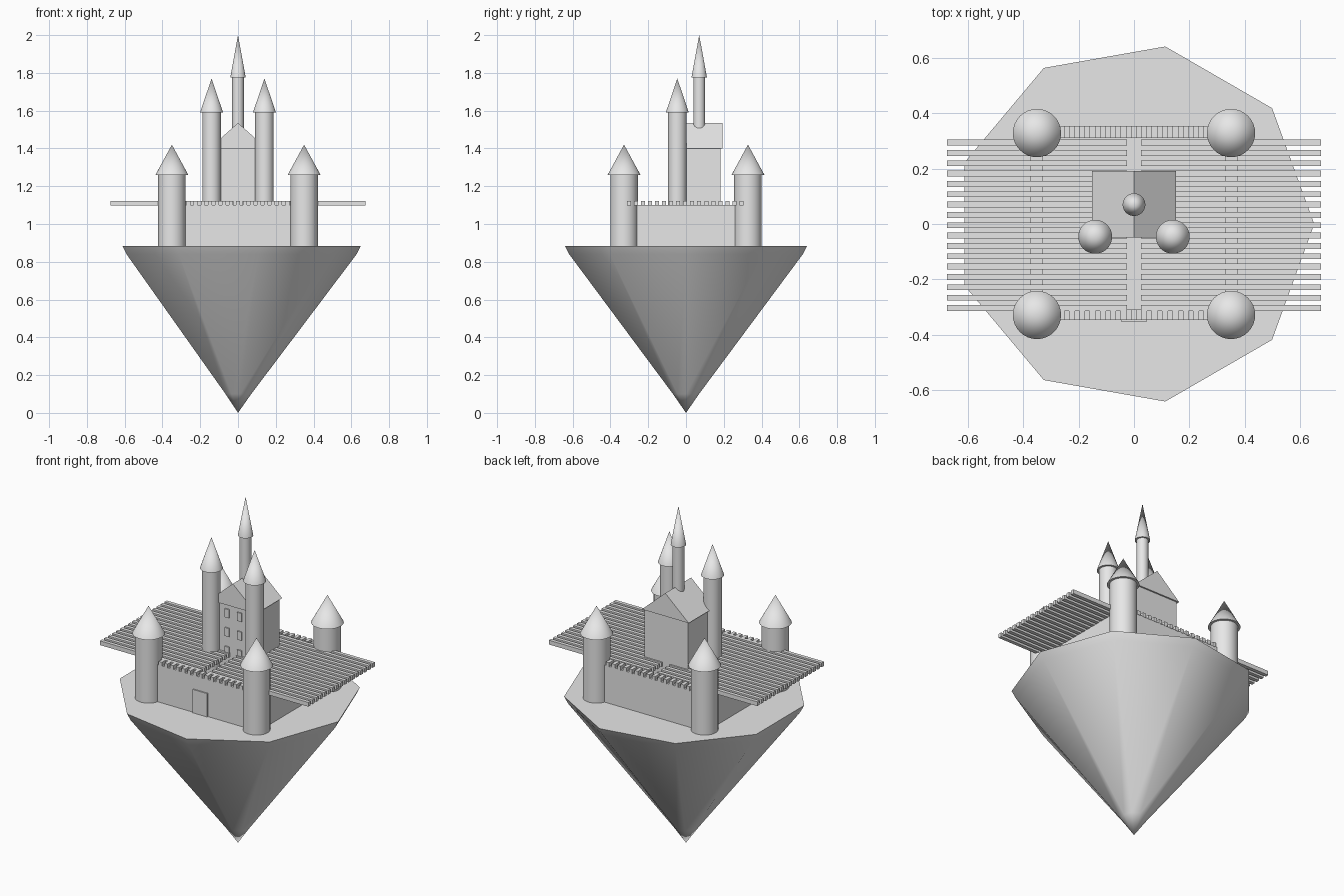
import bpy, bmesh, math

if "Cube" in bpy.data.objects:
    bpy.data.objects.remove(bpy.data.objects["Cube"])

stone = bpy.data.materials.new("light grey stone")
stone.diffuse_color = (0.8, 0.8, 0.8, 1)
stone.use_nodes = True
stone.node_tree.nodes["Principled BSDF"].inputs["Base Color"].default_value = stone.diffuse_color


def finish(name, bm, smooth=None):
    bmesh.ops.recalc_face_normals(bm, faces=bm.faces)
    me = bpy.data.meshes.new(name)
    bm.to_mesh(me)
    bm.free()
    me.materials.append(stone)
    ob = bpy.data.objects.new(name, me)
    bpy.context.collection.objects.link(ob)
    if smooth:
        bpy.ops.object.select_all(action='DESELECT')
        ob.select_set(True)
        bpy.context.view_layer.objects.active = ob
        bpy.ops.object.shade_smooth_by_angle(angle=math.radians(smooth))
    return ob


def add_box(bm, x0, x1, y0, y1, z0, z1):
    vs = bmesh.ops.create_cube(bm, size=1)["verts"]
    for v in vs:
        v.co = (x1 if v.co.x > 0 else x0,
                y1 if v.co.y > 0 else y0,
                z1 if v.co.z > 0 else z0)


def boxes(name, items):
    bm = bmesh.new()
    for b in items:
        add_box(bm, *b)
    return finish(name, bm)


def lathe(name, x, y, profile, sides, smooth):
    """Solid of revolution from (radius, z) pairs; radius 0 makes a point."""
    bm = bmesh.new()
    rings = []
    for r, z in profile:
        n = sides if r > 0 else 1
        rings.append([bm.verts.new((x + r * math.cos(2 * math.pi * i / n),
                                    y + r * math.sin(2 * math.pi * i / n), z))
                      for i in range(n)])
    for a, b in zip(rings, rings[1:]):
        for i in range(sides):
            j = (i + 1) % sides
            quad = [a[i % len(a)], a[j % len(a)], b[j % len(b)], b[i % len(b)]]
            bm.faces.new(list(dict.fromkeys(quad)))
    for ring in (rings[0], rings[-1]):
        if len(ring) > 1:
            bm.faces.new(ring)
    return finish(name, bm, smooth)


def tower(name, x, y, r, z0, z1, roof_r, apex):
    lathe(name, x, y, [(r, z0), (r, z1)], 32, 35)
    lathe(name + "_roof", x, y, [(roof_r, z1), (0, apex)], 32, 35)


G = 0.883   # ground level of the island
W = 1.10    # wall top

# Nine-sided floating island
lathe("island", 0, 0, [(0, 0), (0.07, 0.1), (0.628, 0.84), (0.65, G)], 9, 50)

# Curtain walls
boxes("front_wall", [(-0.35, 0.35, -0.345, -0.308, G - 0.01, W)])
boxes("back_wall", [(-0.35, 0.35, 0.311, 0.352, G - 0.01, W)])
for s, side in ((-1, "left"), (1, "right")):
    xs = sorted((s * 0.329, s * 0.3725))
    boxes(side + "_wall", [(*xs, -0.33, 0.33, G - 0.01, W)])

# Battlements on front and back, long slats over the side walls
steps = [-0.2985 + 0.0373 * i for i in range(17)]
boxes("front_battlements", [(t - 0.0105, t + 0.0105, -0.347, -0.308, 1.097, 1.122) for t in steps])
boxes("back_battlements", [(t - 0.0105, t + 0.0105, 0.311, 0.354, 1.097, 1.122) for t in steps])
for s, side in ((-1, "left"), (1, "right")):
    xs = sorted((s * 0.025, s * 0.675))
    boxes(side + "_slats", [(*xs, t - 0.015, t + 0.006, 1.097, 1.122) for t in steps])

# Gate plate
boxes("gate", [(-0.047, 0.047, -0.352, -0.344, G, 1.02)])

# Corner towers
for sx, side in ((-1, "left"), (1, "right")):
    for sy, end in ((-1, "front"), (1, "back")):
        tower(f"{end}_{side}_tower", sx * 0.35, sy * 0.328, 0.073,
              G - 0.01, 1.26, 0.087, 1.42)

# Keep with gabled roof
boxes("keep", [(-0.14, 0.14, -0.04, 0.183, G - 0.01, 1.40)])
bm = bmesh.new()
ends = [[bm.verts.new((x, y, z)) for x, z in ((-0.152, 1.40), (0.152, 1.40), (0, 1.535))]
        for y in (-0.048, 0.192)]
for e in ends:
    bm.faces.new(e)
for i in range(3):
    j = (i + 1) % 3
    bm.faces.new((ends[0][i], ends[0][j], ends[1][j], ends[1][i]))
finish("keep_roof", bm)

# Keep windows
boxes("keep_windows", [(x - 0.014, x + 0.014, -0.047, -0.039, z - 0.025, z + 0.025)
                       for x in (-0.04, 0.04) for z in (1.13, 1.24, 1.35)])

# Keep flanking towers and central spire
for s, side in ((-1, "left"), (1, "right")):
    tower(side + "_keep_tower", s * 0.14, -0.046, 0.049, G - 0.01, 1.59, 0.061, 1.77)
tower("spire", 0, 0.07, 0.031, 1.40, 1.775, 0.041, 2.0)
